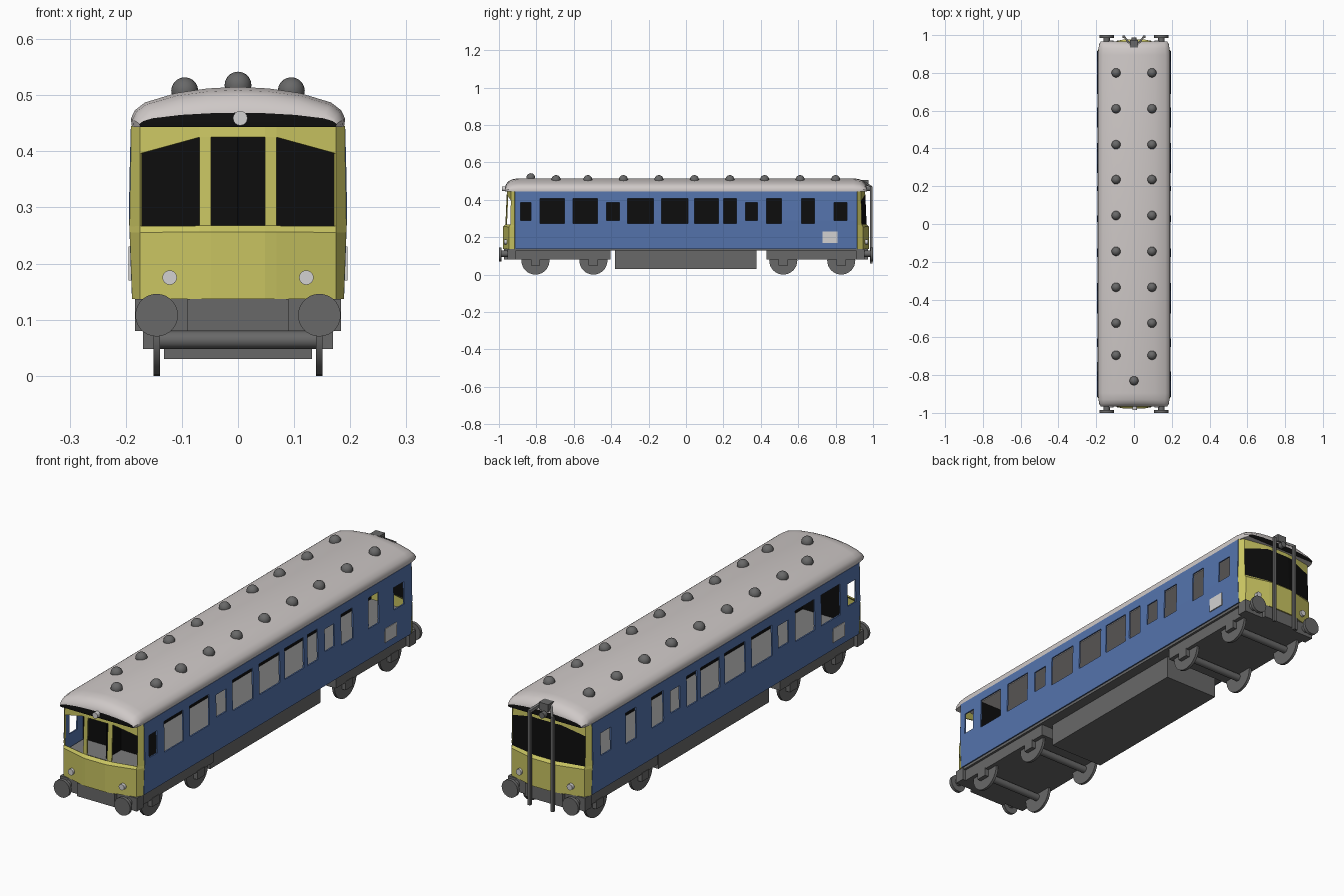
import bpy, bmesh, math
from mathutils import Matrix

if "Cube" in bpy.data.objects:
    bpy.data.objects.remove(bpy.data.objects["Cube"])


def mat(name, r, g, b):
    m = bpy.data.materials.new(name)
    m.diffuse_color = (r, g, b, 1)
    m.use_nodes = True
    m.node_tree.nodes["Principled BSDF"].inputs["Base Color"].default_value = m.diffuse_color
    return m


BLUE = mat("blue paint", 0.09, 0.175, 0.42)
YELLOW = mat("yellow paint", 0.58, 0.55, 0.12)
ROOF = mat("pale roof grey", 0.62, 0.58, 0.57)
DARK = mat("dark grey metal", 0.14, 0.14, 0.14)
BLACK = mat("black interior", 0.004, 0.004, 0.004)
WHITE = mat("white lamp", 0.65, 0.64, 0.64)
FLOOR = mat("floor grey", 0.2, 0.2, 0.2)


def finish(bm, name, *mats, smooth=None):
    me = bpy.data.meshes.new(name)
    bm.normal_update()
    bm.to_mesh(me)
    bm.free()
    for m in mats:
        me.materials.append(m)
    ob = bpy.data.objects.new(name, me)
    bpy.context.collection.objects.link(ob)
    if smooth:
        bpy.context.view_layer.objects.active = ob
        ob.select_set(True)
        bpy.ops.object.shade_smooth_by_angle(angle=math.radians(smooth))
        ob.select_set(False)
    return ob


def box(name, x0, x1, y0, y1, z0, z1, m):
    bm = bmesh.new()
    bmesh.ops.create_cube(bm, size=1)
    for v in bm.verts:
        v.co = (x0 if v.co.x < 0 else x1, y0 if v.co.y < 0 else y1, z0 if v.co.z < 0 else z1)
    return finish(bm, name, m)


def disc(name, axis, centre, r, length, m, seg=28):
    bm = bmesh.new()
    turn = Matrix.Rotation(math.pi / 2, 4, 'Y' if axis == 'x' else 'X')
    bmesh.ops.create_cone(bm, cap_ends=True, segments=seg, radius1=r, radius2=r, depth=length,
                          matrix=Matrix.Translation(centre) @ turn)
    return finish(bm, name, m, smooth=40)


def thicken(ob, t):
    s = ob.modifiers.new("thickness", 'SOLIDIFY')
    s.thickness = t
    s.offset = 0


def half_width(z):
    # body side bulges slightly at waist height
    if z < 0.3:
        return 0.186 + 0.006 * (z - 0.137) / 0.163
    return 0.192 - 0.004 * (z - 0.3) / 0.145


# Side walls with window openings: (y start, y end, small?)
windows = [(-.885, -.83, 1), (-.78, -.65, 0), (-.605, -.473, 0), (-.425, -.355, 1),
           (-.313, -.174, 0), (-.13, .01, 0), (.045, .174, 0), (.2, .27, 0),
           (.318, .382, 1), (.43, .51, 0), (.617, .687, 0), (.79, .86, 1)]
ys = sorted([-.915, .915] + [w[0] for w in windows] + [w[1] for w in windows])
zs = [.137, .21, .273, .289, .385, .406, .445]


def is_window(y, z):
    for a, b, small in windows:
        if a < y < b:
            return (.289 < z < .385) if small else (.273 < z < .406)
    return False


for s, side in ((1, "right"), (-1, "left")):
    bm = bmesh.new()
    g = [[bm.verts.new((s * half_width(z), y, z)) for z in zs] for y in ys]
    for i in range(len(ys) - 1):
        for j in range(len(zs) - 1):
            if not is_window((ys[i] + ys[i + 1]) / 2, (zs[j] + zs[j + 1]) / 2):
                f = [g[i][j], g[i + 1][j], g[i + 1][j + 1], g[i][j + 1]]
                bm.faces.new(f if s > 0 else f[::-1])
    thicken(finish(bm, side + "_side_wall", BLUE), 0.006)
    # white panel, on diagonally opposite ends
    box(side + "_side_panel", *sorted((s * .186, s * .195)), s * .77 - .04, s * .77 + .04, .17, .23, WHITE)

# End walls: bowed in plan, stepped back above the sill
xs = [-.19, -.173, -.068, -.048, .048, .068, .173, .19]
bow = {.19: 0, .173: .028, .068: .056, .048: .06}
rows = [(.137, 1), (.255, 1), (.266, .8), (.425, .68), (.445, .64)]
for s, end in ((-1, "front"), (1, "back")):
    bm = bmesh.new()
    g = []
    for x in xs:
        col = []
        for z, k in rows:
            px = math.copysign(half_width(z), x) if abs(x) == .19 else x
            pz = .396 if z == .425 and abs(x) > .1 else z
            col.append(bm.verts.new((px, s * (.915 + bow[abs(x)] * k), pz)))
        g.append(col)
    for i in range(len(xs) - 1):
        for j in range(len(rows) - 1):
            glazed = j == 2 and 0 < i < len(xs) - 2
            if glazed and s < 0 and i in (1, 3, 5):
                continue
            f = [g[i][j], g[i + 1][j], g[i + 1][j + 1], g[i][j + 1]]
            face = bm.faces.new(f if s < 0 else f[::-1])
            face.material_index = 1 if glazed and s > 0 else 0
    thicken(finish(bm, end + "_end_wall", YELLOW, BLACK), 0.006)

# Roof: arched section lofted along the car, tapering at the ends, black gap under the end edge
half = [(.189, .445), (.191, .46), (.184, .475), (.166, .489), (.11, .506), (.055, .514)]
section = half + [(0, .517)] + [(-x, z) for x, z in half[::-1]]
stations = [(.967, .92, .36), (.962, .935, .55), (.95, .965, .78), (.93, .985, .92), (.895, 1, 1)]
stations = [(-y, a, b) for y, a, b in stations] + stations[::-1]
bm = bmesh.new()
rings = [[bm.verts.new((x * a, y, .443 + (z - .445) * b)) for x, z in section] for y, a, b in stations]
n = len(section)
for r0, r1 in zip(rings, rings[1:]):
    for k in range(n):
        bm.faces.new((r0[k], r0[(k + 1) % n], r1[(k + 1) % n], r1[k]))
for r in (rings[0], rings[-1]):
    bm.faces.new(r).material_index = 1
bmesh.ops.recalc_face_normals(bm, faces=bm.faces)
finish(bm, "roof", ROOF, BLACK, smooth=35)

# Roof vents
spots = [(x, y, .508) for y in (.8, .61, .42, .235, .045, -.145, -.335, -.525, -.695) for x in (-.095, .095)]
for x, y, z in spots + [(0, -.83, .518)]:
    bm = bmesh.new()
    bmesh.ops.create_uvsphere(bm, u_segments=16, v_segments=10, radius=.024,
                              matrix=Matrix.Translation((x, y, z)))
    bmesh.ops.delete(bm, geom=[v for v in bm.verts if v.co.z < z - .012], context='VERTS')
    finish(bm, "roof_vent", DARK, smooth=40)

# Interior: floor, ceiling, dark partitions
box("floor", -.178, .178, -.915, .91, .137, .24, FLOOR)
box("ceiling", -.178, .178, -.795, .91, .41, .44, ROOF)
box("centre_partition", -.002, .002, -.9, .91, .24, .44, BLACK)
box("cab_bulkhead", -.18, .18, -.802, -.796, .24, .443, BLACK)

# Underframe
box("sole_plate", -.178, .178, -.93, .93, .13, .14, DARK)
box("engine_box", -.132, .132, -.38, .377, .03, .135, DARK)
for s, end in ((-1, "front"), (1, "back")):
    box(end + "_buffer_beam", -.184, .184, *sorted((s * .91, s * .955)), .08, .137, DARK)
    box(end + "_middle_beam", -.09, .09, *sorted((s * .95, s * .972)), .08, .137, DARK)
    for x in (-.145, .145):
        disc("buffer_head", 'y', (x, s * .993, .108), .038, .014, DARK)
        disc("buffer_stem", 'y', (x, s * .965, .112), .017, .06, DARK, 16)
        disc("marker_lamp", 'y', (x * .84, s * .959, .175), .013, .026, WHITE, 16)
for name, y0, y1, axles in (("front", -.94, -.405, (-.805, -.495)), ("back", .43, .92, (.52, .83))):
    box(name + "_bogie_frame", -.168, .168, y0, y1, .08, .135, DARK)
    for y in axles:
        disc("axle", 'x', (0, y, .064), .016, .29, DARK, 12)
        for x in (-.145, .145):
            disc("wheel", 'x', (x, y, .075), .075, .012, DARK, 32)
            box("axle_box", *sorted((x, x * 1.17)), y - .025, y + .025, .048, .085, DARK)

# Headlamp on the front, exhaust pipes and lamp housing on the back
disc("headlamp", 'y', (.004, -.97, .459), .013, .03, WHITE, 16)
for x in (-.055, .055):
    box("exhaust_pipe", x - .006, x + .006, .985, .997, .06, .47, DARK)
    bm = bmesh.new()
    bmesh.ops.create_cube(bm, size=1)
    for v in bm.verts:
        inner = v.co.y < 0
        v.co = ((x * .45 if inner else x) + v.co.x * .012, .955 if inner else .997,
                (.492 if inner else .465) + v.co.z * .012)
    finish(bm, "pipe_elbow", DARK)
box("back_lamp_housing", -.022, .022, .935, .975, .475, .507, DARK)
disc("back_lamp", 'y', (0, .975, .459), .013, .025, DARK, 16)
